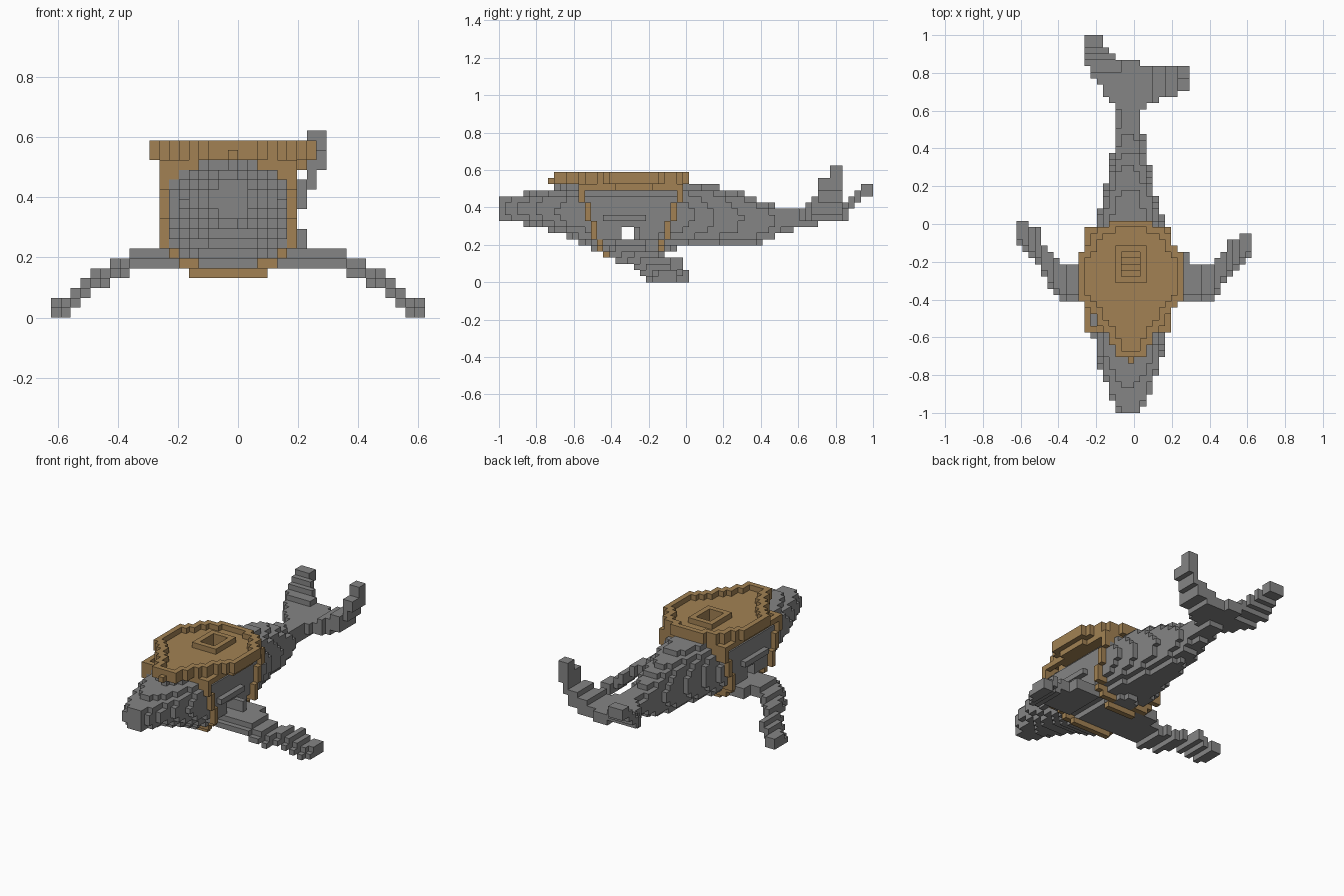
import bpy, bmesh
from mathutils import Vector

V = 2 / 61  # edge of one block

cube = bpy.data.objects.get("Cube")
if cube:
    bpy.data.objects.remove(cube)


def material(name, rgb):
    m = bpy.data.materials.new(name)
    m.use_nodes = True
    m.diffuse_color = (*rgb, 1)
    m.node_tree.nodes["Principled BSDF"].inputs["Base Color"].default_value = (*rgb, 1)
    return m


grey = material("whale grey", (0.235, 0.235, 0.235))
brown = material("wood brown", (0.36, 0.222, 0.087))


def box(xs, js, ks):
    """Blocks in half-open ranges of x, y and z."""
    return {(x, j, k) for x in range(*xs) for j in range(*js) for k in range(*ks)}


def row(profile, j):
    """Last profile row that starts at or before j."""
    return [r for r in profile if r[0] <= j][-1]


# Body profile: row, half width, bottom, top (blended between rows)
BODY = [(0, 2, 10, 14), (2, 2.8, 9.9, 14.1), (5, 3.8, 9.3, 14.7), (8, 4.8, 8.3, 15.3),
        (11, 5.4, 7.3, 15.7), (13, 5.8, 6.3, 16), (15, 6.1, 5.3, 16), (18, 6.2, 5, 16),
        (23, 6.2, 5.2, 16), (28, 5.9, 5.6, 16), (30, 5.3, 5.8, 16), (33, 4.4, 5.9, 15.8),
        (35, 3.8, 6, 15.6), (39, 3, 6, 14.6), (41, 2.6, 6.2, 13.7), (44, 2.2, 7.2, 12.7),
        (46, 1.7, 8.3, 12.2), (52, 1.6, 9, 12)]


def section(j, grow=0):
    """Rounded cross-section of the body at row j."""
    a = row(BODY[:-1], j)
    z = BODY[BODY.index(a) + 1]
    f = (j - a[0]) / (z[0] - a[0])
    h, b, t = (p + (q - p) * f for p, q in zip(a[1:], z[1:]))
    mid, half = (b + t) / 2, (t - b) / 2 + grow
    shift = 1.5 if 13 <= j < 29 else 1.25
    return {(x, j, k) for x in range(-9, 9) for k in range(3, 18)
            if abs((x + shift) / (h + grow + 0.2)) ** 2.3
            + abs((k + 0.5 - mid) / half) ** 2.3 < 1.05}


body = set().union(*(section(j) for j in range(52)))
body -= box((-9, 9), (20, 22), (7, 9))  # window through the cabin

# Tail: flat centre, one raised fluke to the left, one swept back on the right
tail = box((-2, 1), (50, 57), (10, 12))
left_fluke = set()
for x, j0, k0, k1 in [(1, 49, 10, 12), (2, 50, 10, 12), (3, 50, 10, 13), (4, 51, 10, 13),
                      (5, 51, 11, 14), (6, 51, 11, 14), (7, 52, 13, 17), (8, 52, 15, 17)]:
    left_fluke |= box((x, x + 1), (j0, 56), (k0, k1))
left_fluke |= box((7, 9), (54, 56), (17, 19))
right_fluke = set()
for j, x0, x1, k0 in [(49, -3, 0, 10), (50, -4, 0, 10), (51, -5, 0, 10), (52, -5, 0, 10),
                      (53, -6, 0, 10), (54, -7, -1, 10), (55, -7, -2, 11), (56, -8, -2, 11),
                      (57, -8, -3, 12), (58, -8, -4, 13), (59, -8, -5, 14), (60, -8, -5, 14)]:
    right_fluke |= box((x0, x1), (j, j + 1), (k0, k0 + 2))

# Fins: start column, front row, back row, bottom, top
FIN = [(4, 18, 26, 5, 7), (9, 18, 24, 5, 7), (11, 18, 24, 4, 6), (13, 19, 25, 3, 5),
       (14, 21, 26, 3, 5), (15, 22, 28, 2, 4), (16, 23, 28, 1, 3), (17, 24, 29, 0, 2),
       (18, 25, 29, 0, 2)]


def fin(side):
    cells = set()
    for c in range(4, 19):
        _, j0, j1, k0, k1 = row(FIN, c)
        lag = 0 if side > 0 or c < 12 else 1 if c < 15 else 2
        x = c if side > 0 else -1 - c
        cells |= box((x, x + 1), (j0 + lag, j1 + lag), (k0, k1 - 1))
        cells |= box((x, x + 1), (j0 + lag + 1, j1 + lag), (k1 - 1, k1))
    return cells


left_fin, right_fin = fin(1), fin(-1)
left_fin |= box((5, 7), (22, 23), (7, 9))  # shoulder beside the window

# Deck outline: start row, half width
DECK = [(9, 2), (11, 3), (13, 4), (14, 5), (16, 6), (17, 7), (18, 8), (25, 8),
        (26, 7), (27, 6), (29, 5), (30, 3)]

deck = {(x, j, 16) for j in range(9, 31)
        for h in [row(DECK, j)[1]] for x in range(-1 - h, h)}
inner = {c for c in deck if all((c[0] + a, c[1] + b, 16) in deck
                                for a in (-1, 0, 1) for b in (-1, 0, 1))}
rail = {(x, j, 17) for x, j, _ in deck - inner}
under_trim = {(x, j, 15) for x, j, _ in inner if 13 <= j < 29} - body
side_beams = box((-8, -7), (13, 29), (15, 16)) | box((5, 6), (13, 29), (15, 16))
bowsprit = box((-1, 0), (8, 9), (16, 17))

# Hatch with a raised rim and a wood-lined stair going down
hatch_rim = box((-3, 2), (21, 27), (17, 18)) - box((-2, 1), (22, 26), (17, 18))
hatch_well = box((-3, 2), (21, 27), (11, 17))
for j in range(22, 26):
    step = box((-2, 1), (j, j + 1), (j - 10, 17))
    deck -= step
    body -= step
    hatch_well -= step

# Straps: upright beside the upper body, following the curve of the belly
front_strap, back_strap = set(), set()
for j in range(12, 31):
    hull = section(j, 1)
    sides = {x for x, _, k in hull if k == 10}
    hull |= {(x, j, k) for x in sides for k in range(11, 16)}
    for cell in hull - section(j):
        bend = 4 * (max(0, 15 - cell[2]) / 11) ** 1.5
        if cell[2] < 16 and j == round(13 + bend):
            front_strap.add(cell)
        elif cell[2] < 16 and j == round(29 - bend):
            back_strap.add(cell)

parts = [("hatch_well", hatch_well, brown), ("body", body, grey), ("tail", tail, grey),
         ("left_fluke", left_fluke, grey), ("right_fluke", right_fluke, grey),
         ("deck", deck, brown), ("deck_rail", rail, brown), ("deck_trim", under_trim, brown),
         ("side_beams", side_beams, brown), ("bowsprit", bowsprit, brown),
         ("hatch_rim", hatch_rim, brown),
         ("front_strap", front_strap, brown), ("back_strap", back_strap, brown),
         ("left_fin", left_fin, grey), ("right_fin", right_fin, grey)]

# Each block belongs to the first part that claims it
solid = set()
for _, cells, _ in parts:
    cells -= solid
    solid |= cells


def build(name, cells, mat):
    """Mesh of the exposed block faces."""
    bm = bmesh.new()
    verts = {}

    def vert(p):
        key = tuple(p)
        if key not in verts:
            verts[key] = bm.verts.new((p[0] * V, p[1] * V - 1, p[2] * V))
        return verts[key]

    for cell in cells:
        for axis in range(3):
            u, w = Vector((0, 0, 0)), Vector((0, 0, 0))
            u[(axis + 1) % 3] = w[(axis + 2) % 3] = 1
            for s in (0, 1):
                near = list(cell)
                near[axis] += 2 * s - 1
                if tuple(near) in solid:
                    continue
                p = Vector(cell)
                p[axis] += s
                ring = [p, p + u, p + u + w, p + w]
                bm.faces.new([vert(q) for q in (ring if s else ring[::-1])])
    mesh = bpy.data.meshes.new(name)
    bm.to_mesh(mesh)
    bm.free()
    mesh.materials.append(mat)
    bpy.context.collection.objects.link(bpy.data.objects.new(name, mesh))


for part in parts:
    build(*part)
